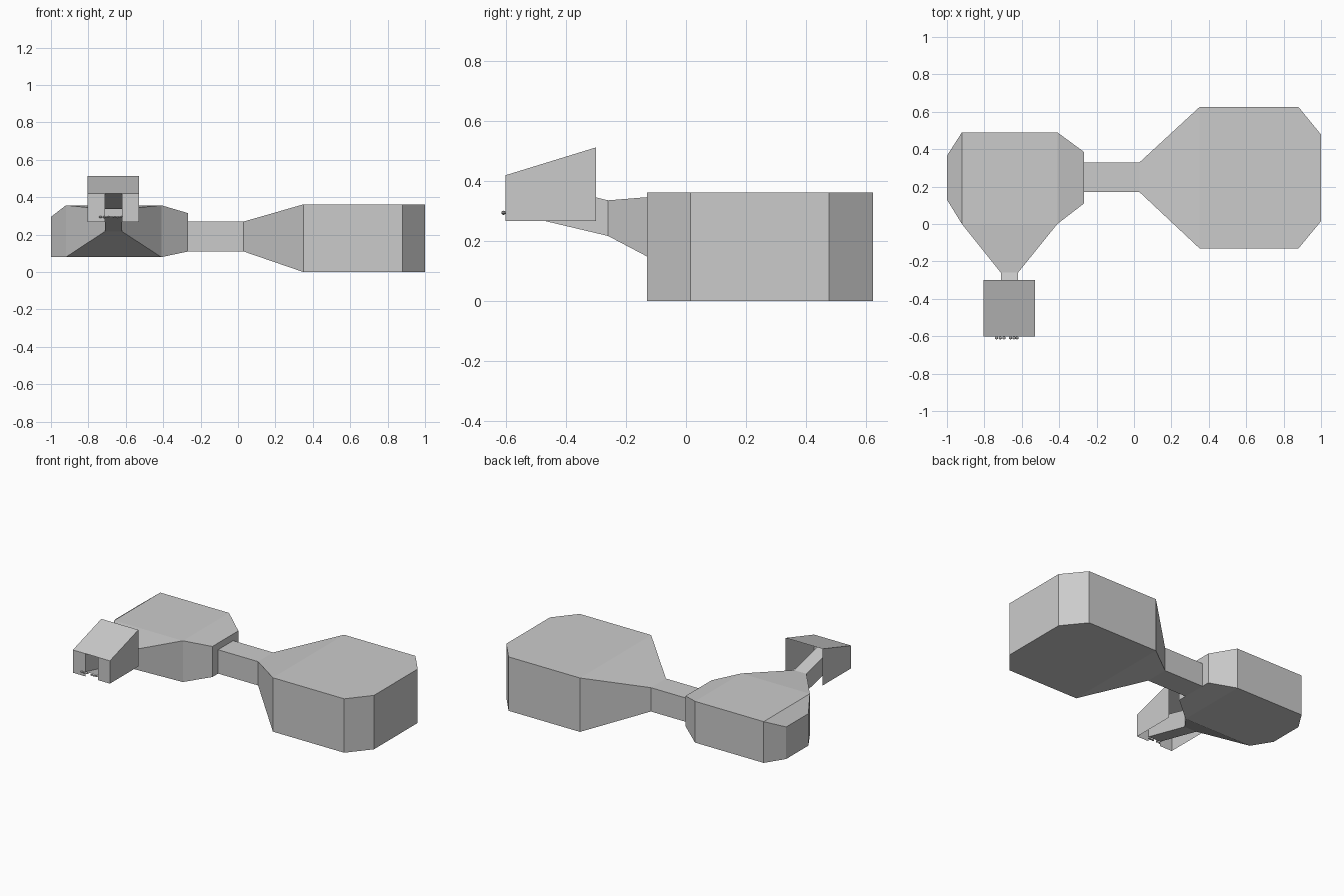
import bpy, bmesh, random
from mathutils import Vector

if "Cube" in bpy.data.objects:
    bpy.data.objects.remove(bpy.data.objects["Cube"])

random.seed(4)


def finish(name, bm):
    bmesh.ops.remove_doubles(bm, verts=bm.verts, dist=1e-5)
    bmesh.ops.recalc_face_normals(bm, faces=bm.faces)
    me = bpy.data.meshes.new(name)
    bm.to_mesh(me)
    bm.free()
    ob = bpy.data.objects.new(name, me)
    bpy.context.collection.objects.link(ob)
    return ob


def loft(name, axis, stations, cap_first=False, cap_last=False, skip=()):
    """Skin rectangles (pos, side_min, side_max, z_min, z_max) along x or y.
    skip holds (segment, side); sides: 0 floor, 1 max, 2 roof, 3 min."""
    bm = bmesh.new()
    rings = []
    for p, a, b, z0, z1 in stations:
        pts = [(a, z0), (b, z0), (b, z1), (a, z1)]
        rings.append([bm.verts.new((p, s, z) if axis == 'x' else (s, p, z))
                      for s, z in pts])
    for i in range(len(rings) - 1):
        r, q = rings[i], rings[i + 1]
        for k in range(4):
            if (i, k) not in skip:
                n = (k + 1) % 4
                bm.faces.new((r[k], r[n], q[n], q[k]))
    if cap_first:
        bm.faces.new(rings[0])
    if cap_last:
        bm.faces.new(rings[-1])
    return finish(name, bm)


# Large chamber on the right, open toward the tunnel
loft("large_chamber", 'x', [
    (0.03, 0.17, 0.33, 0.11, 0.27),
    (0.35, -0.13, 0.625, 0.0, 0.362),
    (0.88, -0.13, 0.625, 0.0, 0.362),
    (1.0, 0.015, 0.478, 0.0, 0.362)], cap_last=True)

# Small chamber on the left with its inset wall and the connecting tunnel
loft("small_chamber_and_tunnel", 'x', [
    (-1.0, 0.13, 0.365, 0.08, 0.295),
    (-0.92, 0.0, 0.49, 0.08, 0.357),
    (-0.41, 0.0, 0.49, 0.08, 0.357),
    (-0.267, 0.11, 0.385, 0.11, 0.315),
    (-0.267, 0.17, 0.33, 0.11, 0.27),
    (0.03, 0.17, 0.33, 0.11, 0.27)], cap_first=True, skip={(1, 3)})

# Funnel narrowing out of the small chamber, then the sloping entry passage
loft("entry_passage", 'y', [
    (0.0, -0.92, -0.41, 0.08, 0.357),
    (-0.26, -0.712, -0.62, 0.217, 0.336),
    (-0.602, -0.712, -0.62, 0.298, 0.42)])

# Entrance shed: lean-to roof, two side walls, front wall panels beside the door
X0, X1, YF, YB = -0.805, -0.53, -0.602, -0.30
ZB, ZF, ZR = 0.267, 0.42, 0.513


def sheet(name, *polys):
    bm = bmesh.new()
    for poly in polys:
        bm.faces.new([bm.verts.new(p) for p in poly])
    return finish(name, bm)


sheet("shed_roof", [(X0, YF, ZF), (X1, YF, ZF), (X1, YB, ZR), (X0, YB, ZR)])
sheet("shed_side_walls", *[
    [(x, YF, ZB), (x, YB, ZB), (x, YB, ZR), (x, YF, ZF)] for x in (X0, X1)])
sheet("shed_front_wall", *[
    [(a, YF, ZB), (b, YF, ZB), (b, YF, ZF), (a, YF, ZF)]
    for a, b in ((X0, -0.712), (-0.62, X1))])

# Small stones along the door sill
bm = bmesh.new()
for x in (-0.735, -0.715, -0.695, -0.66, -0.642, -0.625):
    made = bmesh.ops.create_icosphere(bm, subdivisions=1, radius=0.009)
    c = Vector((x, -0.609, 0.296 + random.uniform(-0.003, 0.003)))
    for v in made["verts"]:
        v.co = Vector((v.co.x * 1.1, v.co.y, v.co.z * 0.7)) + c
finish("sill_stones", bm)
